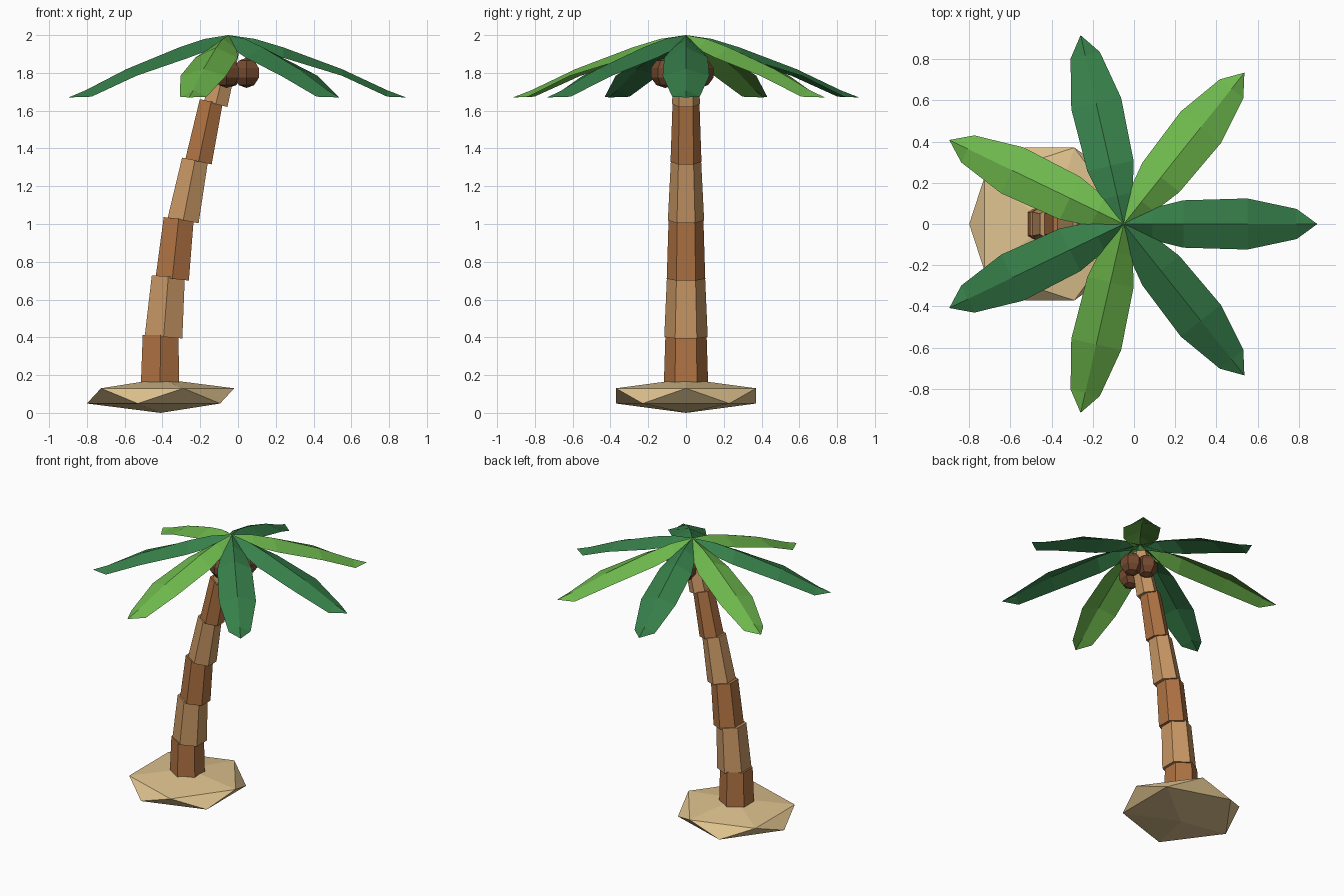
import bpy, bmesh, math
from mathutils import Vector, Matrix

if "Cube" in bpy.data.objects:
    bpy.data.objects.remove(bpy.data.objects["Cube"], do_unlink=True)


def material(name, hex_code):
    rgb = [int(hex_code[i:i + 2], 16) / 255 for i in (0, 2, 4)]
    col = [c / 12.92 if c <= 0.04 else ((c + 0.055) / 1.055) ** 2.4 for c in rgb] + [1]
    m = bpy.data.materials.new(name)
    m.use_nodes = True
    m.diffuse_color = col
    bsdf = m.node_tree.nodes["Principled BSDF"]
    bsdf.inputs["Base Color"].default_value = col
    bsdf.inputs["Roughness"].default_value = 0.9
    return m


SAND = material("sand", "DEC28E")
BARK_DARK = material("dark bark", "B07343")
BARK_LIGHT = material("light bark", "C89764")
LEAF_DARK = material("dark leaf green", "37804A")
LEAF_LIGHT = material("light leaf green", "6DB74C")
SHELL = material("coconut brown", "754A30")


def finish(name, bm, mat):
    mesh = bpy.data.meshes.new(name)
    bm.to_mesh(mesh)
    bm.free()
    mesh.materials.append(mat)
    obj = bpy.data.objects.new(name, mesh)
    bpy.context.collection.objects.link(obj)
    return obj


# Sand mound: a flattened icosahedron
bm = bmesh.new()
bmesh.ops.create_icosphere(bm, subdivisions=1, radius=1,
                           matrix=Matrix.Translation((-0.41, 0, 0.09)) @ Matrix.Diagonal((0.436, 0.436, 0.09, 1)))
finish("sand_mound", bm, SAND)


# Trunk: tapered six-sided segments, each leaning further than the last
def trunk_segment(name, bottom, top, r1, r2, mat):
    a, b = Vector((bottom[0], 0, bottom[1])), Vector((top[0], 0, top[1]))
    axis = b - a
    lean = Matrix.Rotation(math.atan2(axis.x, axis.z), 4, 'Y')
    bm = bmesh.new()
    bmesh.ops.create_cone(bm, cap_ends=True, segments=6, radius1=r1, radius2=r2, depth=axis.length,
                          matrix=Matrix.Translation((a + b) / 2) @ lean)
    # turn corners to face front and back
    for v in bm.verts:
        v.co = v.co
    finish(name, bm, mat)


segments = [
    ((-0.413, 0.10), (-0.410, 0.412), 0.119, 0.109),
    ((-0.394, 0.402), (-0.369, 0.722), 0.115, 0.101),
    ((-0.348, 0.71), (-0.314, 1.028), 0.102, 0.092),
    ((-0.290, 1.02), (-0.228, 1.338), 0.096, 0.080),
    ((-0.209, 1.33), (-0.142, 1.648), 0.082, 0.071),
    ((-0.118, 1.635), (-0.045, 1.93), 0.074, 0.062),
]
for i, (bottom, top, r1, r2) in enumerate(segments):
    trunk_segment(f"trunk_segment_{i + 1}", bottom, top, r1, r2, BARK_LIGHT if i % 2 else BARK_DARK)

# Palm leaves: folded blades; each row is (distance, half width, edge height, ridge height)
rows = [
    (0.0, 0.03, 1.975, 2.0),
    (0.14, 0.078, 1.925, 1.98),
    (0.29, 0.115, 1.88, 1.935),
    (0.60, 0.124, 1.785, 1.82),
    (0.84, 0.073, 1.674, 1.708),
]
for i in range(7):
    bm = bmesh.new()
    strips = [[bm.verts.new(p) for p in ((r, -w, ze), (r, 0, zr), (r, w, ze))] for r, w, ze, zr in rows]
    tip = bm.verts.new((0.94, 0, 1.67))
    for s, t in zip(strips, strips[1:]):
        for k in (0, 1):
            bm.faces.new((s[k], t[k], t[k + 1], s[k + 1]))
    for k in (0, 1):
        bm.faces.new((strips[-1][k], tip, strips[-1][k + 1]))
    bm.transform(Matrix.Translation((-0.05, 0, 0)) @ Matrix.Rotation(math.tau * i / 7, 4, 'Z'))
    finish(f"palm_leaf_{i + 1}", bm, LEAF_LIGHT if i % 2 else LEAF_DARK)

# Coconuts clustered under the crown
for i, spot in enumerate([(-0.05, 0.07, 1.80), (0.045, 0.03, 1.80), (-0.06, -0.11, 1.80)]):
    bm = bmesh.new()
    bmesh.ops.create_uvsphere(bm, u_segments=6, v_segments=5, radius=0.08, matrix=Matrix.Translation(spot))
    finish(f"coconut_{i + 1}", bm, SHELL)
